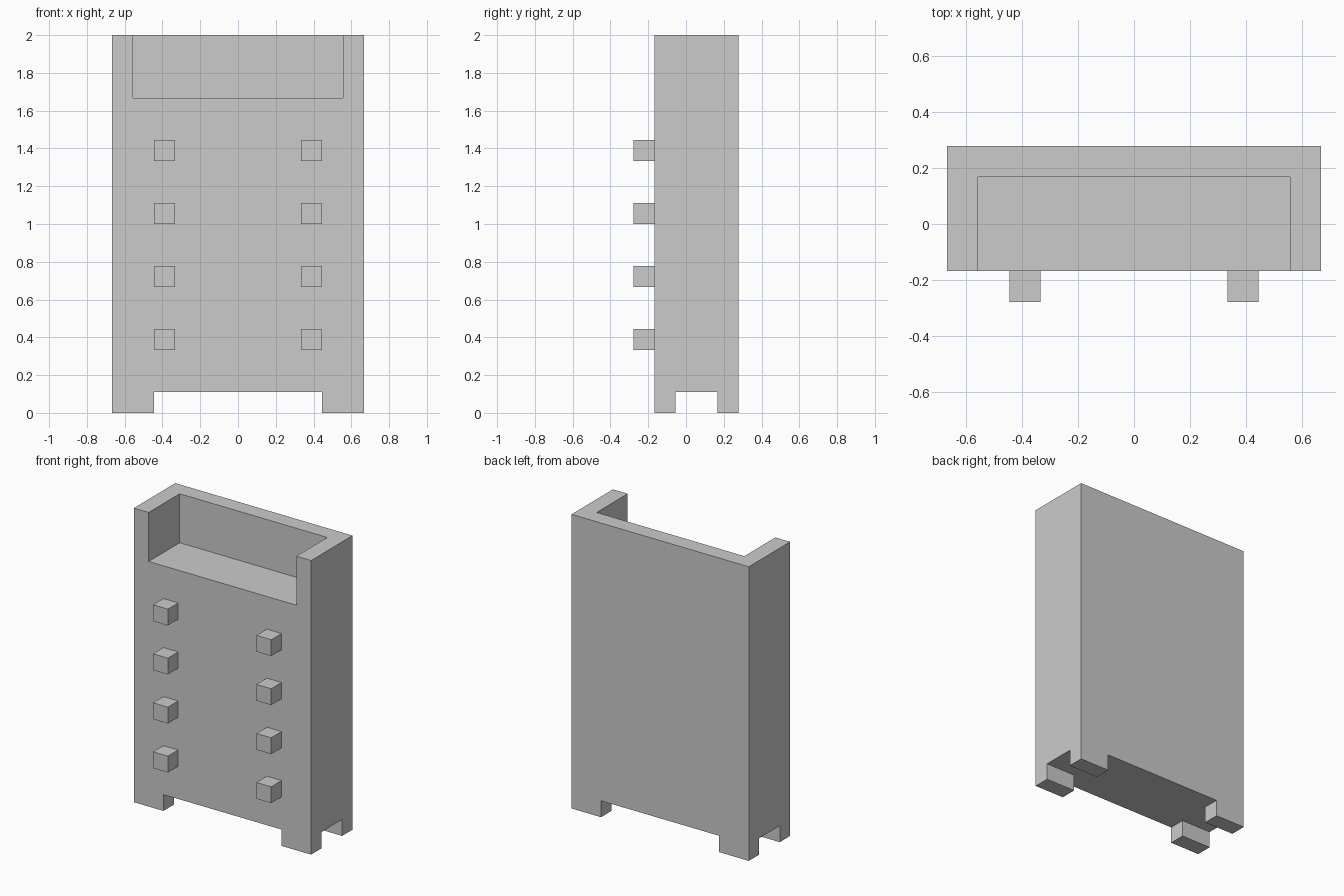
import bpy

if "Cube" in bpy.data.objects:
    bpy.data.objects.remove(bpy.data.objects["Cube"])

U = 1 / 9  # the whole model sits on this grid step


def box(name, x, y, z):
    """Box spanning the (min, max) ranges, given in grid steps."""
    spans = (x, y, z)
    bpy.ops.mesh.primitive_cube_add(size=1, location=[(a + b) / 2 * U for a, b in spans])
    obj = bpy.context.object
    obj.name = obj.data.name = name
    obj.scale = [(b - a) * U for a, b in spans]
    bpy.ops.object.transform_apply(location=False, rotation=False, scale=True)
    return obj


# Cabinet body with a tray recess open at the top and front
body = box("cabinet_body", (-6, 6), (-1.5, 2.5), (1, 18))
cutter = box("recess_cutter", (-5, 5), (-3, 1.5), (15, 20))
cutter.hide_render = True
cut = body.modifiers.new("recess", 'BOOLEAN')
cut.operation = 'DIFFERENCE'
cut.solver = 'EXACT'
cut.object = cutter
bpy.context.view_layer.objects.active = body
bpy.ops.object.modifier_apply(modifier=cut.name)
bpy.data.objects.remove(cutter)

for side, x0 in (("left", -1), ("right", 1)):
    # Corner feet
    foot_x = sorted((4 * x0, 6 * x0))
    for end, y in (("front", (-1.5, -0.5)), ("back", (1.5, 2.5))):
        box(f"foot_{end}_{side}", foot_x, y, (0, 1))

    # Column of square knobs on the front
    knob_x = sorted((3 * x0, 4 * x0))
    for row in range(4):
        z = 3 + 3 * row
        box(f"knob_{side}_{row + 1}", knob_x, (-2.5, -1.5), (z, z + 1))
